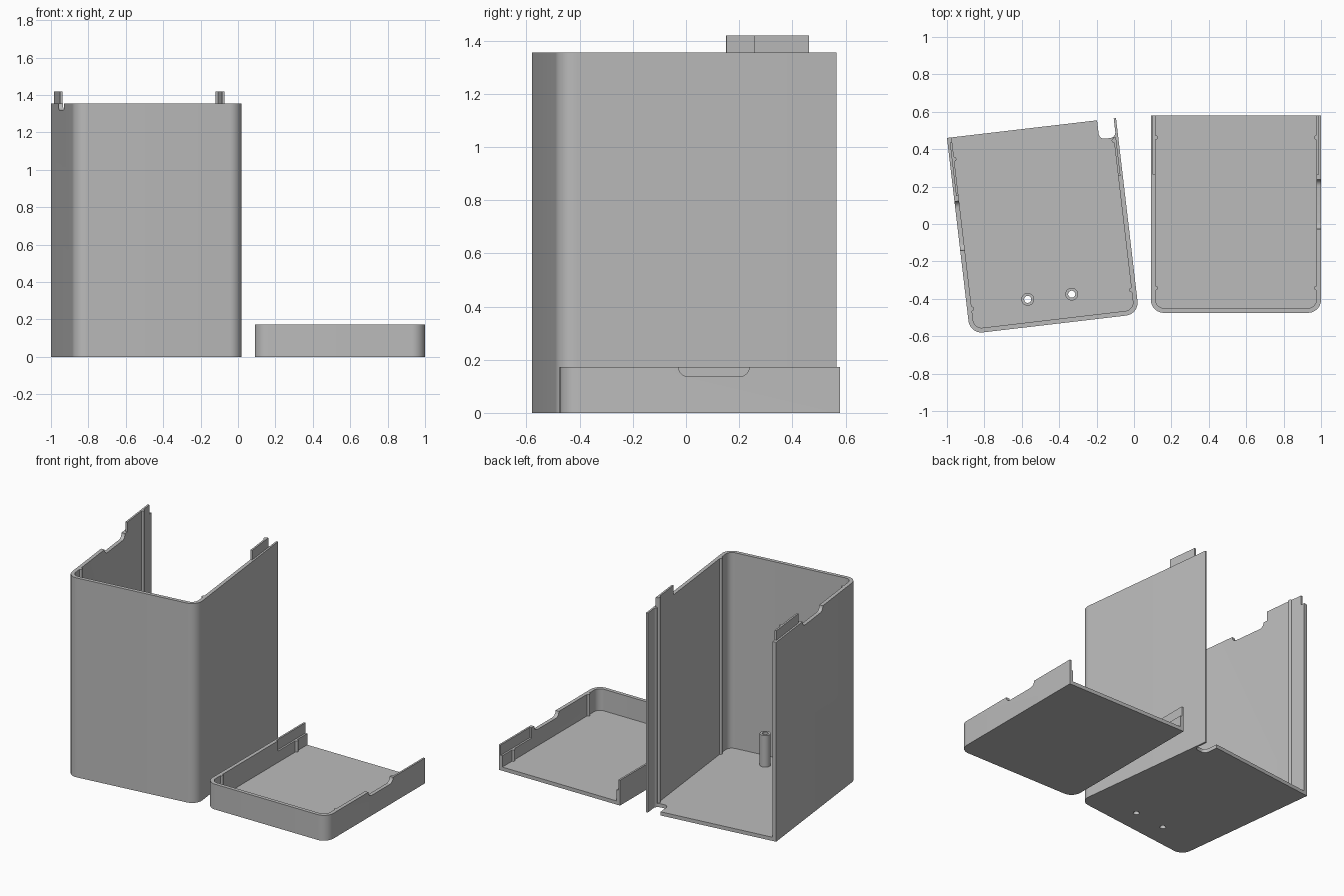
import bpy, bmesh, math
from mathutils import Matrix, Vector

if "Cube" in bpy.data.objects:
    bpy.data.objects.remove(bpy.data.objects["Cube"])

W, D = 0.91, 1.055          # shared footprint
R, T = 0.07, 0.025          # corner radius, wall thickness
BOX_H, LID_H = 1.355, 0.172
TAB_TOP = 1.42
HX, HY = W / 2, D / 2
INNER = HX - T              # inner wall face
MID = HX - T / 2            # middle of the wall

plastic = bpy.data.materials.new("grey_plastic")
plastic.diffuse_color = (0.5, 0.5, 0.5, 1)
plastic.use_nodes = True
plastic.node_tree.nodes["Principled BSDF"].inputs["Base Color"].default_value = plastic.diffuse_color


def rounded(x0, x1, y0, y1, radii, n=10):
    """Rectangle outline; radii order: front left, front right, back right, back left."""
    pts = []
    corners = ((x0, y0, 1, 1), (x1, y0, -1, 1), (x1, y1, -1, -1), (x0, y1, 1, -1))
    for k, ((x, y, sx, sy), r) in enumerate(zip(corners, radii)):
        if r == 0:
            pts.append((x, y))
            continue
        for i in range(n + 1):
            a = math.pi + math.pi / 2 * (k + i / n)
            pts.append((x + sx * r + r * math.cos(a), y + sy * r + r * math.sin(a)))
    return pts


def prism(name, outline, lo, hi, along_x=False):
    """Extrude an outline along z, or along x when the outline is given in (y, z)."""
    bm = bmesh.new()
    verts = [bm.verts.new((lo, a, b) if along_x else (a, b, lo)) for a, b in outline]
    face = bm.faces.new(verts)
    ext = bmesh.ops.extrude_face_region(bm, geom=[face])
    step = Vector((hi - lo, 0, 0)) if along_x else Vector((0, 0, hi - lo))
    bmesh.ops.translate(bm, vec=step,
                        verts=[g for g in ext["geom"] if isinstance(g, bmesh.types.BMVert)])
    bmesh.ops.recalc_face_normals(bm, faces=bm.faces)
    mesh = bpy.data.meshes.new(name)
    bm.to_mesh(mesh)
    bm.free()
    mesh.materials.append(plastic)
    ob = bpy.data.objects.new(name, mesh)
    bpy.context.collection.objects.link(ob)
    return ob


def block(name, x0, x1, y0, y1, z0, z1):
    return prism(name, rounded(x0, x1, y0, y1, (0, 0, 0, 0)), z0, z1)


def rod(name, x, y, r, z0, z1, n=24):
    ring = [(x + r * math.cos(2 * math.pi * i / n), y + r * math.sin(2 * math.pi * i / n))
            for i in range(n)]
    return prism(name, ring, z0, z1)


def cut(ob, cutter):
    """Subtract the cutter, then discard it."""
    mod = ob.modifiers.new("cut", "BOOLEAN")
    mod.operation, mod.solver, mod.object = "DIFFERENCE", "EXACT", cutter
    bpy.context.view_layer.objects.active = ob
    bpy.ops.object.modifier_apply(modifier=mod.name)
    bpy.data.objects.remove(cutter)


def tray(name, height):
    """Floor with front and side walls, open at the back and top."""
    ob = prism(name, rounded(-HX, HX, -HY, HY, (R, R, 0, 0)), 0, height)
    ri = R - T
    cut(ob, prism("cavity", rounded(-INNER, INNER, -HY + T, HY + 0.2, (ri, ri, 0, 0)),
                  T, height + 0.2))
    return ob


def grip_notch(ob, side, height):
    """Rounded finger notch in the rim of one side wall."""
    profile = rounded(-0.08, 0.185, height - 0.035, height + 0.1, (0.035,) * 4)
    lo, hi = sorted((side * (INNER - 0.05), side * (HX + 0.05)))
    cut(ob, prism("notch", profile, lo, hi, True))


def place(parts, x, y, angle):
    m = Matrix.Translation((x, y, 0)) @ Matrix.Rotation(angle, 4, "Z")
    for ob in parts:
        ob.data.transform(m)


# Tall box
box = tray("box_shell", BOX_H)
grip_notch(box, -1, BOX_H)
# Cable slot in the floor, which also thins the end of the right wall
cut(box, prism("slot", rounded(0.353, MID, 0.425, HY + 0.1, (0.03, 0.03, 0, 0)), -0.1, 2))
box_parts = [box]

# Screw posts with through holes
for side, x in (("left", -0.127), ("right", 0.11)):
    post = rod(side + "_screw_post", x, -0.38, 0.034, T, 0.24, 32)
    for ob in (post, box):
        cut(ob, rod("hole", x, -0.38, 0.019, -0.1, 0.5))
    box_parts.append(post)

# Locating tabs on the rim
box_parts += [
    block("left_tab", -MID, -INNER, 0.214, 0.50, BOX_H, TAB_TOP),
    block("right_tab", INNER, MID, 0.217, 0.425, BOX_H, TAB_TOP),
]

# Shallow lid with recesses for the tabs
lid = tray("lid_shell", LID_H)
grip_notch(lid, 1, LID_H)
for s in (-1, 1):
    x0, x1 = sorted((s * (INNER - 0.05), s * MID))
    cut(lid, block("recess", x0, x1, 0.212, HY + 0.1, LID_H - 0.07, LID_H + 0.1))
lid_parts = [lid]

# Vertical ribs inside the side walls
for side, s in (("left", -1), ("right", 1)):
    for end, y, box_top, lid_top in (("front", -0.395, BOX_H, LID_H),
                                     ("back", 0.41, TAB_TOP, LID_H - 0.07)):
        name = f"{side}_{end}_rib"
        box_parts.append(rod("box_" + name, s * INNER, y, 0.0122, T, box_top, 16))
        lid_parts.append(rod("lid_" + name, s * INNER, y, 0.0122, T, lid_top, 16))

place(box_parts, -0.4865, -0.0107, math.radians(6.7))
place(lid_parts, 0.545, 0.0525, 0)

# Smooth the rounded corners, keep edges sharp
bpy.ops.object.select_all(action="DESELECT")
for ob in box_parts + lid_parts:
    ob.select_set(True)
bpy.context.view_layer.objects.active = box
bpy.ops.object.shade_smooth_by_angle(angle=math.radians(30))
